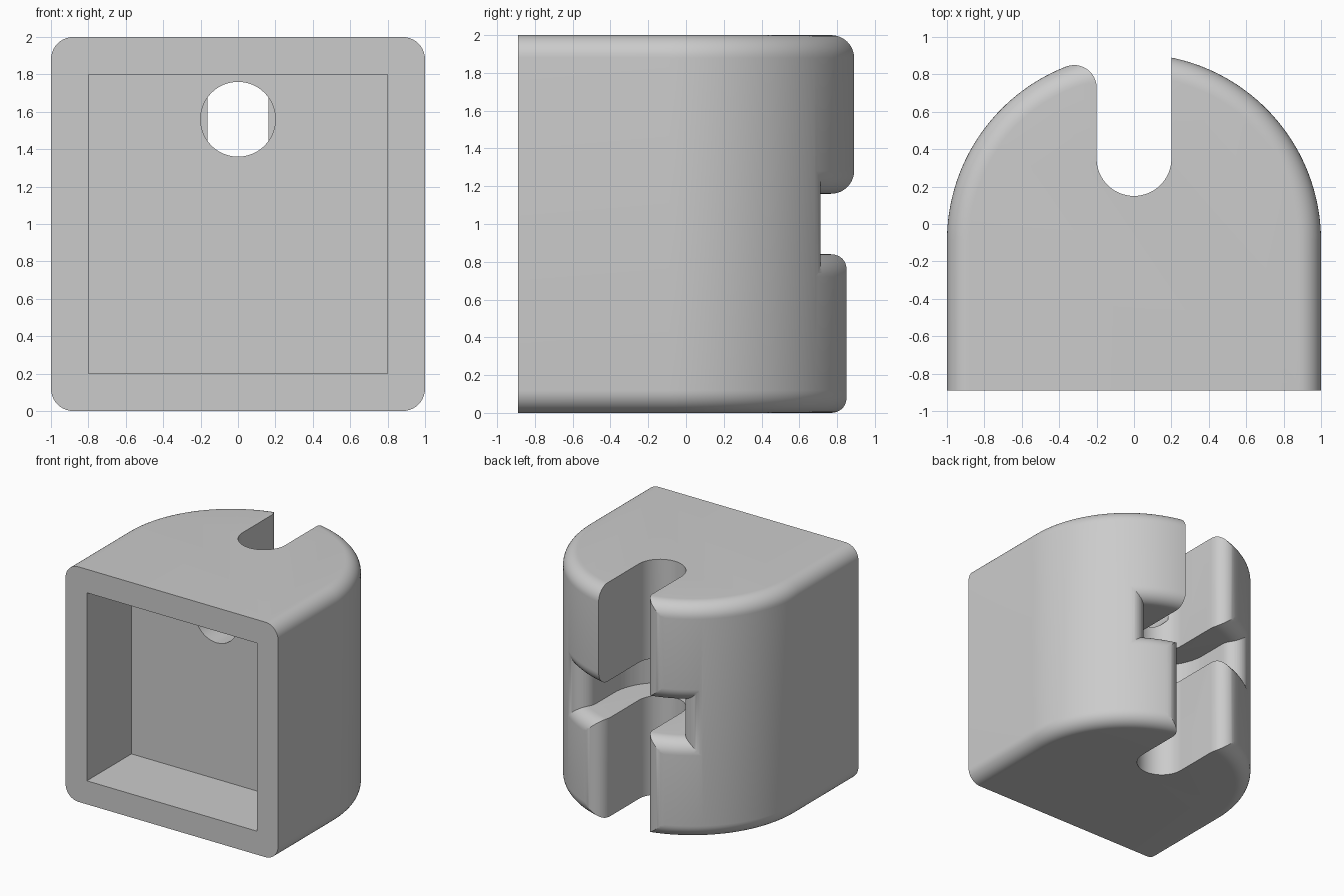
import bpy, bmesh
from math import pi, sin, cos, sqrt, atan2

cube = bpy.data.objects.get("Cube")
if cube:
    bpy.data.objects.remove(cube, do_unlink=True)

FRONT, AXIS_Y = -0.89, -0.09      # flat front, axis of the unit-radius back
FILLET, HEIGHT = 0.12, 2.0
SLOT_Y = 0.35                     # centre of the rounded slot end


def arc(cx, cy, r, start, end, steps):
    return [(cx + r * cos(start + (end - start) * i / steps),
             cy + r * sin(start + (end - start) * i / steps)) for i in range(steps + 1)]


def make_object(name, bm):
    bmesh.ops.recalc_face_normals(bm, faces=bm.faces)
    mesh = bpy.data.meshes.new(name)
    bm.to_mesh(mesh)
    bm.free()
    obj = bpy.data.objects.new(name, mesh)
    bpy.context.collection.objects.link(obj)
    return obj


def loft(name, rings):
    """Closed solid through rings of equal length."""
    bm = bmesh.new()
    loops = [[bm.verts.new(p) for p in ring] for ring in rings]
    n = len(loops[0])
    for a, b in zip(loops, loops[1:]):
        for i in range(n):
            j = (i + 1) % n
            bm.faces.new((a[i], a[j], b[j], b[i]))
    bm.faces.new(loops[0])
    bm.faces.new(loops[-1])
    return make_object(name, bm)


def prism(name, outline, z0, z1):
    return loft(name, [[(x, y, z) for x, y in outline] for z in (z0, z1)])


def combine(target, tool, operation):
    """Apply a boolean and discard the tool."""
    mod = target.modifiers.new("cut", 'BOOLEAN')
    mod.operation, mod.solver, mod.object = operation, 'EXACT', tool
    bpy.context.view_layer.objects.active = target
    bpy.ops.object.modifier_apply(modifier=mod.name)
    bpy.data.objects.remove(tool, do_unlink=True)


def mouth_side(w, rounded):
    """One side of a slot opening, from outside inward."""
    if not rounded:
        return [(w, 1.5), (w, SLOT_Y)]
    cx = w + FILLET
    rise = sqrt((1 - FILLET) ** 2 - cx ** 2)
    cy, phi = AXIS_Y + rise, atan2(rise, cx)
    outer = (1.4 * cos(phi), AXIS_Y + 1.4 * sin(phi))
    return [outer] + arc(cx, cy, FILLET, phi, pi, 12) + [(w, SLOT_Y)]


def slot_outline(w, right_rounded):
    left = [(-x, y) for x, y in reversed(mouth_side(w, True))]
    end = arc(0, SLOT_Y, w, 0, -pi, 32)[1:-1]
    return mouth_side(w, right_rounded) + end + left


# Rounded-back body with filleted top and bottom rims
def body_ring(inset, z):
    r = 1 - inset
    outline = [(r, FRONT)] + arc(0, AXIS_Y, r, 0, pi, 96) + [(-r, FRONT)]
    return [(x, y, z) for x, y in outline]


rim = arc(FILLET, FILLET, FILLET, 1.5 * pi, pi, 10)
levels = rim + [(d, HEIGHT - z) for d, z in reversed(rim)]
body = loft("mount_body", [body_ring(d, z) for d, z in levels])

# Front pocket
pocket = [(-0.8, -1.2), (0.8, -1.2), (0.8, -0.29), (-0.8, -0.29)]
combine(body, prism("pocket_cutter", pocket, 0.2, 1.8), 'DIFFERENCE')

# Wide horizontal groove: slot prism limited by a flared spool
groove = prism("groove_cutter", slot_outline(0.435, True), 0.6, 1.4)
lip = arc(1 - FILLET, 0.84 - FILLET, FILLET, pi / 2, 0, 10)
lower = [(0.01, 0.84)] + lip + [(1.6, 0.84 - FILLET)]
profile = lower + [(r, HEIGHT - z) for r, z in reversed(lower)]
bm = bmesh.new()
turns = 192
columns = [[bm.verts.new((r * cos(2 * pi * k / turns), AXIS_Y + r * sin(2 * pi * k / turns), z))
            for r, z in profile] for k in range(turns)]
for k in range(turns):
    a, b = columns[k], columns[(k + 1) % turns]
    for i in range(len(profile) - 1):
        bm.faces.new((a[i], a[i + 1], b[i + 1], b[i]))
bm.faces.new([c[0] for c in columns])
bm.faces.new([c[-1] for c in columns])
combine(groove, make_object("spool_cutter", bm), 'INTERSECT')
combine(body, groove, 'DIFFERENCE')

# Narrow vertical slot: the upper left edge stays sharp
combine(body, prism("lower_slot_cutter", slot_outline(0.2, True), -0.2, 1.0), 'DIFFERENCE')
combine(body, prism("upper_slot_cutter", slot_outline(0.2, False), 1.0, 2.2), 'DIFFERENCE')

# Round hole from the pocket into the slot
circle = arc(0, 1.56, 0.2, 0, 2 * pi, 64)[:-1]
hole = loft("hole_cutter", [[(x, y, z) for x, z in circle] for y in (-0.5, 0.235)])
combine(body, hole, 'DIFFERENCE')

# Material and shading
grey = bpy.data.materials.new("light_grey")
grey.use_nodes = True
colour = (0.6, 0.6, 0.6, 1)
grey.diffuse_color = colour
grey.node_tree.nodes["Principled BSDF"].inputs["Base Color"].default_value = colour
body.data.materials.clear()
body.data.materials.append(grey)
for poly in body.data.polygons:
    poly.material_index = 0
bpy.ops.object.select_all(action='DESELECT')
body.select_set(True)
bpy.context.view_layer.objects.active = body
bpy.ops.object.shade_smooth_by_angle(angle=0.5)
